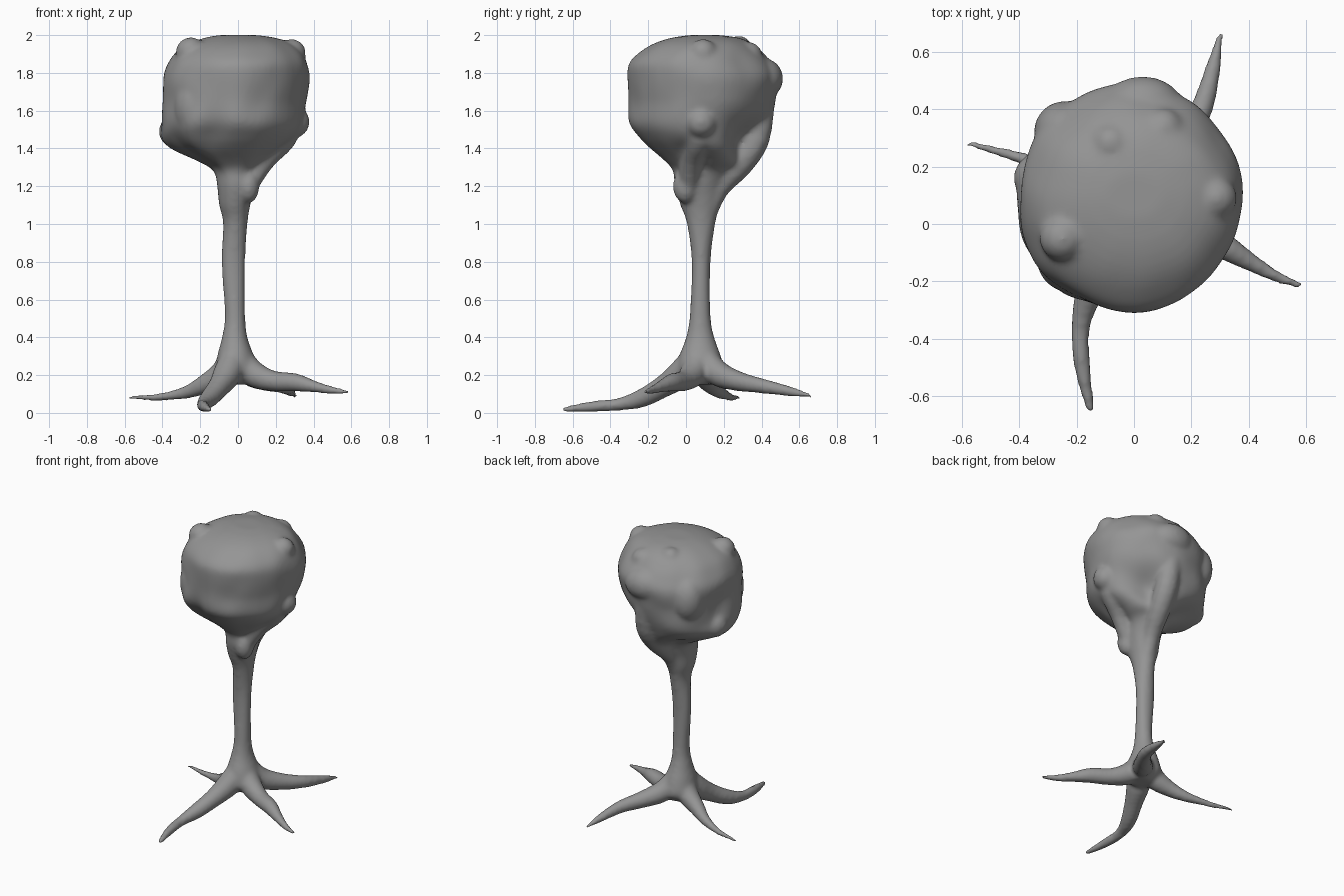
import bpy, bmesh, math
from mathutils import Vector, Matrix, noise

bm = bmesh.new()


def loft(rings):
    """Closed skin through a list of point rings."""
    vr = [[bm.verts.new(p) for p in ring] for ring in rings]
    n = len(vr[0])
    for a, b in zip(vr, vr[1:]):
        for i in range(n):
            j = (i + 1) % n
            bm.faces.new((a[i], a[j], b[j], b[i]))
    bm.faces.new(vr[0][::-1])
    bm.faces.new(vr[-1])


def smooth_path(pts, steps=4):
    """Catmull-Rom interpolation of tuples of any length."""
    out = []
    for k in range(len(pts) - 1):
        p0, p1, p2, p3 = (pts[max(0, min(len(pts) - 1, k + d))] for d in (-1, 0, 1, 2))
        for s in range(steps):
            t = s / steps
            out.append(tuple(0.5 * (2 * b + (c - a) * t + (2 * a - 5 * b + 4 * c - d) * t * t
                                    + (3 * b - a - 3 * c + d) * t ** 3)
                             for a, b, c, d in zip(p0, p1, p2, p3)))
    return out + [tuple(pts[-1])]


def tube(path, n=12):
    """Tapered limb along (x, y, z, radius) points."""
    path = smooth_path(path, 3)
    pts = [Vector(p[:3]) for p in path]
    rings = []
    for k, p in enumerate(pts):
        t = pts[min(k + 1, len(pts) - 1)] - pts[max(k - 1, 0)]
        q = t.to_track_quat('Z', 'Y')
        r = path[k][3]
        rings.append([p + q @ Vector((r * math.cos(a), r * math.sin(a), 0))
                      for a in (2 * math.pi * i / n for i in range(n))])
    loft(rings)


def knob(x, y, z, r, sx=1, sy=1, sz=1):
    m = Matrix.Translation((x, y, z)) @ Matrix.Diagonal((sx, sy, sz, 1))
    bmesh.ops.create_icosphere(bm, subdivisions=3, radius=r, matrix=m)


# Trunk and crown: z, x min, x max, y min, y max
profile = [
    (0.15, -0.07, 0.07, 0.02, 0.14), (0.21, -0.12, 0.11, -0.04, 0.20),
    (0.30, -0.11, 0.085, -0.035, 0.185), (0.40, -0.085, 0.05, 0.0, 0.15),
    (0.52, -0.07, 0.038, 0.02, 0.13), (0.80, -0.088, 0.038, 0.03, 0.13),
    (1.00, -0.078, 0.05, 0.005, 0.155), (1.10, -0.10, 0.065, -0.03, 0.18),
    (1.20, -0.11, 0.09, -0.06, 0.21), (1.28, -0.13, 0.12, -0.07, 0.29),
    (1.33, -0.21, 0.19, -0.11, 0.37), (1.40, -0.36, 0.28, -0.19, 0.41),
    (1.46, -0.41, 0.32, -0.25, 0.43), (1.54, -0.41, 0.345, -0.305, 0.455),
    (1.65, -0.405, 0.365, -0.305, 0.475), (1.77, -0.40, 0.375, -0.305, 0.49),
    (1.85, -0.37, 0.36, -0.295, 0.45), (1.91, -0.33, 0.33, -0.24, 0.40),
    (1.955, -0.26, 0.28, -0.17, 0.35), (1.985, -0.18, 0.20, -0.08, 0.28),
    (2.0, -0.10, 0.10, 0.02, 0.18)]

# Hollows between the limbs: angle, height, angular width, height spread, depth
hollows = [(50, 1.42, 26, 0.13, 0.30), (130, 1.33, 30, 0.08, 0.35),
           (340, 1.34, 18, 0.08, 0.22), (215, 1.40, 14, 0.12, 0.12),
           (255, 1.46, 12, 0.14, 0.09), (165, 1.62, 14, 0.10, 0.08),
           (318, 1.62, 22, 0.12, 0.05)]
rings = []
for z, x0, x1, y0, y1 in smooth_path(profile):
    leafy = min(1, max(0, (z - 1.25) / 0.15))
    ring = []
    for i in range(64):
        a = 2 * math.pi * i / 64
        c, s = math.cos(a), math.sin(a)
        k = 1 + 0.035 * leafy * noise.noise(Vector((2.6 * c, 2.6 * s, 6 * z)))
        for ha, hz, wa, wz, d in hollows:
            da = (math.degrees(a) - ha + 180) % 360 - 180
            k -= d * math.exp(-(da / wa) ** 2 - ((z - hz) / wz) ** 2)
        ring.append(((x0 + x1) / 2 + k * (x1 - x0) / 2 * c,
                     (y0 + y1) / 2 + k * (y1 - y0) / 2 * s, z))
    rings.append(ring)
loft(rings)

# Roots
tube([(-0.01, 0.07, 0.34, 0.06), (-0.05, -0.01, 0.22, 0.078), (-0.10, -0.12, 0.14, 0.06),
      (-0.155, -0.24, 0.075, 0.05), (-0.187, -0.36, 0.045, 0.034),
      (-0.18, -0.50, 0.033, 0.03), (-0.15, -0.655, 0.016, 0.016)])
tube([(0.0, 0.07, 0.32, 0.06), (0.07, 0.04, 0.215, 0.072), (0.18, -0.01, 0.17, 0.056),
      (0.30, -0.07, 0.162, 0.05), (0.40, -0.13, 0.14, 0.034), (0.50, -0.185, 0.12, 0.022),
      (0.585, -0.215, 0.11, 0.013)])
tube([(0.0, 0.09, 0.32, 0.06), (0.06, 0.16, 0.215, 0.07), (0.15, 0.27, 0.17, 0.055),
      (0.23, 0.39, 0.145, 0.042), (0.27, 0.52, 0.12, 0.031), (0.302, 0.665, 0.09, 0.013)])
tube([(-0.02, 0.08, 0.32, 0.06), (-0.08, 0.10, 0.21, 0.07), (-0.18, 0.135, 0.15, 0.052),
      (-0.27, 0.18, 0.11, 0.036), (-0.38, 0.225, 0.088, 0.024), (-0.48, 0.255, 0.082, 0.018),
      (-0.585, 0.283, 0.08, 0.011)])

# Branch stub hanging under the crown and limbs running up into it
knob(0.055, -0.005, 1.20, 0.065, 0.9, 1, 1.4)
tube([(0.05, 0.01, 1.20, 0.055), (0.14, 0.03, 1.34, 0.06), (0.24, 0.07, 1.46, 0.075),
      (0.27, 0.08, 1.56, 0.07)])
tube([(-0.01, 0.10, 1.02, 0.05), (0.0, 0.17, 1.18, 0.055), (0.03, 0.29, 1.32, 0.07),
      (0.04, 0.37, 1.45, 0.075), (0.03, 0.40, 1.62, 0.07)])

# Crown knobs: x, y, z, radius, stretch
for b in [(-0.25, -0.05, 1.91, 0.08), (0.285, 0.09, 1.905, 0.075),
          (-0.08, 0.28, 1.93, 0.068), (0.10, 0.33, 1.89, 0.075),
          (0.295, 0.08, 1.54, 0.085), (-0.33, 0.16, 1.49, 0.09),
          (0.03, 0.405, 1.77, 0.11, 1.3, 1, 1), (-0.24, 0.32, 1.70, 0.11, 1, 1, 1.4),
          (-0.22, -0.12, 1.62, 0.12, 1, 1, 1.5)]:
    knob(*b)

bmesh.ops.recalc_face_normals(bm, faces=bm.faces)
me = bpy.data.meshes.new("tree")
bm.to_mesh(me)
bm.free()
tree = bpy.data.objects.new("tree", me)
bpy.context.collection.objects.link(tree)

# Dark grey bark
mat = bpy.data.materials.new("bark")
mat.diffuse_color = (0.3, 0.3, 0.3, 1)
me.materials.append(mat)

# Fuse the parts into one soft skin
rm = tree.modifiers.new("fuse", 'REMESH')
rm.mode = 'VOXEL'
rm.voxel_size = 0.013
rm.use_smooth_shade = True
sm = tree.modifiers.new("soften", 'SMOOTH')
sm.factor = 0.5
sm.iterations = 10
